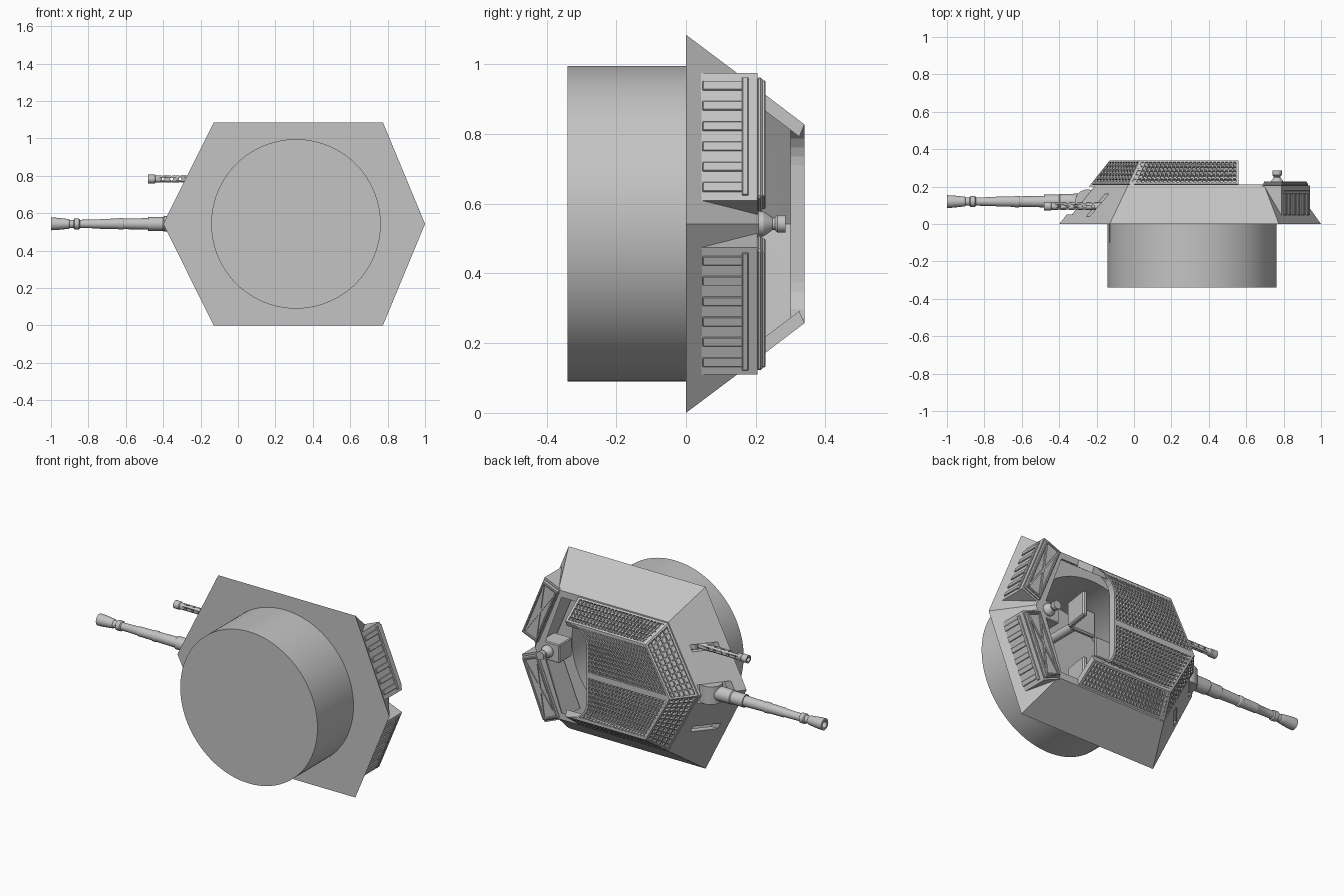
import bpy, bmesh, math
from mathutils import Matrix, Vector

cube = bpy.data.objects.get("Cube")
if cube:
    bpy.data.objects.remove(cube)

MID = 0.5425  # height of the symmetry plane
paint = bpy.data.materials.new("plain_grey")
paint.use_nodes = True
grey = (0.55, 0.55, 0.55, 1)
paint.diffuse_color = grey
paint.node_tree.nodes["Principled BSDF"].inputs["Base Color"].default_value = grey


def finish(name, bm, smooth=False):
    bmesh.ops.recalc_face_normals(bm, faces=bm.faces)
    mesh = bpy.data.meshes.new(name)
    bm.to_mesh(mesh)
    bm.free()
    mesh.materials.append(paint)
    obj = bpy.data.objects.new(name, mesh)
    bpy.context.collection.objects.link(obj)
    if smooth:
        activate(obj)
        bpy.ops.object.shade_smooth_by_angle(angle=math.radians(30))
    return obj


def activate(obj):
    bpy.ops.object.select_all(action='DESELECT')
    obj.select_set(True)
    bpy.context.view_layer.objects.active = obj


def box(name, pos, size, turn=0, tilt=0, bevel=0):
    """Box at (x, y, offset from middle), turned about y, tilted in its own plane."""
    bm = bmesh.new()
    bmesh.ops.create_cube(bm, size=1, matrix=Matrix.Diagonal((*size, 1)))
    if bevel:
        bmesh.ops.bevel(bm, geom=bm.edges[:], offset=bevel, segments=1, affect='EDGES')
    x, y, w = pos
    bm.transform(Matrix.Translation((x, y, MID + w)) @ Matrix.Rotation(turn, 4, 'Y')
                 @ Matrix.Rotation(tilt, 4, 'Z'))
    return finish(name, bm)


def lathe(name, points, pos, axis='X', sides=32):
    """Turn (distance along axis, radius) points about the x, y or z axis."""
    bm = bmesh.new()
    verts = [bm.verts.new((a, r, 0)) for a, r in points]
    edges = [bm.edges.new(p) for p in zip(verts, verts[1:])]
    bmesh.ops.spin(bm, geom=verts + edges, cent=(0, 0, 0), axis=(1, 0, 0),
                   angle=math.tau, steps=sides)
    bmesh.ops.remove_doubles(bm, verts=bm.verts, dist=1e-5)
    turn = {'X': Matrix(), 'Y': Matrix.Rotation(math.pi / 2, 4, 'Z'),
            'Z': Matrix.Rotation(-math.pi / 2, 4, 'Y')}[axis]
    bm.transform(Matrix.Translation((pos[0], pos[1], MID + pos[2])) @ turn)
    return finish(name, bm, True)


def cut(obj, cutters):
    activate(obj)
    for c in cutters:
        mod = obj.modifiers.new("cut", 'BOOLEAN')
        mod.operation, mod.solver, mod.object = 'DIFFERENCE', 'EXACT', c
        bpy.ops.object.modifier_apply(modifier=mod.name)
        bpy.data.objects.remove(c)


def rod(radius, length):
    h = length / 2
    return [(-h, 0), (-h, radius), (h, radius), (h, 0)]


# Armoured shell: wedge-ended hexagon with sloping walls and an open top
def hexagon(bm, y, nose, shoulder, half, hip, tail):
    ring = [(nose, 0), (shoulder, half), (hip, half), (tail, 0), (hip, -half), (shoulder, -half)]
    return [bm.verts.new((x, y, MID + w)) for x, w in ring]


bm = bmesh.new()
loops = [hexagon(bm, 0, -.4, -.13, MID, .775, 1),
         hexagon(bm, .21, -.233, -.03, .385, .695, .85),
         hexagon(bm, .21, -.18, -.01, .345, .675, .8),
         hexagon(bm, .02, -.33, -.11, .48, .75, .93)]
for a, b in zip(loops, loops[1:]):
    for i in range(6):
        j = (i + 1) % 6
        bm.faces.new((a[i], a[j], b[j], b[i]))
bm.faces.new(loops[0])
bm.faces.new(loops[-1])
hull = finish("hull_shell", bm)
slots = [box("slot_cutter", (-.22, .1, s * .24), (.36, .12, .036)) for s in (1, -1)]
cut(hull, slots + [box("gun_cutter", (-.35, .125, 0), (.4, .15, .11)),
                   lathe("ring_cutter", rod(.43, .08), (.31, 0, 0), 'Y', 96)])

# Round basket below the shell
lathe("turret_basket", [(-.34, 0), (-.34, .453), (.01, .453), (.01, .43), (-.31, .43), (-.31, 0)],
      (.31, 0, 0), 'Y', 96)


# Mesh screens: slabs with a grid of recessed holes
def screen(name, surface, back, nu, nv, mu=.02, mv=.05):
    def steps(n, m):
        return [0] + [m + (1 - 2 * m) * i / n for i in range(n + 1)] + [1]
    us, vs = steps(nu, mu), steps(nv, mv)
    bm = bmesh.new()
    top = [[bm.verts.new(surface(u, v)) for v in vs] for u in us]
    low = [[bm.verts.new(p.co + Vector(back)) for p in row] for row in top]
    holes = []
    for i in range(len(us) - 1):
        for j in range(len(vs) - 1):
            f = [bm.faces.new((g[i][j], g[i + 1][j], g[i + 1][j + 1], g[i][j + 1])) for g in (top, low)]
            if 0 < i <= nu and 0 < j <= nv:
                holes.append(f[0])

    def wall(a, b):
        for k in range(len(a) - 1):
            bm.faces.new((a[k], a[k + 1], b[k + 1], b[k]))
    for k in (0, -1):
        wall(top[k], low[k])
        wall([r[k] for r in top], [r[k] for r in low])
    bmesh.ops.recalc_face_normals(bm, faces=bm.faces)
    bmesh.ops.inset_individual(bm, faces=holes, thickness=.0045, depth=0)
    bmesh.ops.inset_individual(bm, faces=holes, thickness=.0005, depth=-.014)
    return finish(name, bm)


def mix(a, b, t):
    return a + (b - a) * t


def roof_end(w):
    """Rear edge of the roof, with round corners next to the side screens."""
    return .42 if w < .165 else .54 - math.sqrt(max(0, .12 ** 2 - (w - .165) ** 2))


for s, side in ((1, "left"), (-1, "right")):
    def roof(u, v):
        return (mix(mix(-.13, .03, v), roof_end(.285 * v), u), .34, MID + s * .285 * v)

    def flank(u, v):
        return (mix(mix(.03, -.03, v), .56, u), mix(.34, .215, v), MID + s * mix(.285, .38, v))

    def brow(u, v):
        return (mix(mix(-.13, .03, u), mix(-.229, -.03, u), v), mix(.34, .215, v),
                MID + s * u * mix(.285, .38, v))

    screen(side + "_roof_screen", roof, (0, -.04, 0), 22, 10)
    screen(side + "_side_screen", flank, (0, -.015, -s * .035), 24, 5)
    screen(side + "_front_screen", brow, (.045, -.015, 0), 11, 5)

    # Stowage bin on the slanted rear wall
    turn = -s * math.radians(22.5)
    spin = Matrix.Rotation(turn, 3, 'Y')

    def bin_part(name, pos, size, tilt=0, bevel=0):
        p = spin @ Vector(pos)
        q = (p.x + .865, p.y, p.z + s * .25)
        return box(side + name, q, size, turn, tilt, bevel)

    bin_part("_bin", (-.06, .1175, 0), (.12, .175, .395))
    bin_part("_bin_lid", (-.06, .211, 0), (.112, .018, .375), bevel=.006)
    for e in (1, -1):
        bin_part("_lid_long_rim", (-.06 + e * .045, .222, 0), (.012, .012, .36), bevel=.003)
        bin_part("_lid_short_rim", (-.06, .222, e * .174), (.09, .012, .012), bevel=.003)
        # Crossed stiffener on the lid
        cross = box(side + "_lid_cross", (0, 0, 0), (.01, .01, .335))
        p = spin @ Vector((-.06, .221, 0))
        cross.data.transform(Matrix.Translation((p.x + .865, p.y, p.z + MID + s * .25))
                             @ Matrix.Rotation(turn + e * .24, 4, 'Y')
                             @ Matrix.Translation((0, 0, -MID)))
    # Pressed ribs on the rear face of the bin
    for k in range(6):
        bin_part("_bin_rib", (.003, .105, (k - 2.5) * .063), (.008, .115, .028), bevel=.002)
    bin_part("_bin_rib_rail", (.003, .17, 0), (.008, .018, .365), bevel=.002)

    # Crew seat
    box(side + "_seat", (.33, -.03, s * .2), (.16, .03, .15), bevel=.008)
    box(side + "_seat_back", (.43, .05, s * .2), (.03, .16, .15), tilt=-.15, bevel=.008)
    lathe(side + "_seat_post", rod(.025, .28), (.33, -.18, s * .2), 'Y', 16)

# Main gun with flared muzzle, stepped barrel and sleeve
lathe("main_gun", [(-.96, 0), (-.96, .018), (-1, .02), (-1, .034), (-.97, .033), (-.905, .026),
                   (-.9, .022), (-.88, .022), (-.875, .029), (-.85, .029), (-.845, .022),
                   (-.74, .024), (-.735, .027), (-.64, .028), (-.635, .031), (-.615, .031),
                   (-.61, .028), (-.48, .031), (-.48, .037), (-.4, .037), (-.395, .041),
                   (-.2, .043), (-.2, 0)], (0, .12, 0))
lathe("gun_trunnion", rod(.065, .106), (-.25, .12, 0), 'Z')
box("gun_cradle", (-.08, .12, 0), (.28, .1, .1), bevel=.01)
box("gun_breech", (.12, .12, 0), (.16, .13, .13), bevel=.012)
box("recoil_guard", (.25, .07, 0), (.16, .02, .12), bevel=.005)
for s in (1, -1):
    box("breech_mount", (.02, .0, s * .1), (.3, .2, .02))

# Perforated secondary gun in the left slot
barrel = lathe("secondary_gun", [(-.44, 0), (-.44, .012), (-.48, .014), (-.48, .023), (-.445, .023),
                                 (-.44, .019), (-.14, .019), (-.14, 0)], (0, .095, .24), sides=24)
cut(barrel, [lathe("vent_cutter", rod(.008, .1), (-.4 + .045 * k, .095, .24), a, 10)
             for k in range(5) for a in 'YZ'])
box("secondary_gun_body", (-.06, .095, .24), (.2, .06, .055), bevel=.006)

# Antenna base on its rear box
box("antenna_box", (.75, .15, 0), (.12, .12, .11), bevel=.005)
lathe("antenna_base", [(.2, 0), (.2, .036), (.222, .036), (.232, .03), (.248, .018), (.255, .018),
                       (.262, .025), (.285, .025), (.285, 0)], (.765, 0, 0), 'Y')
